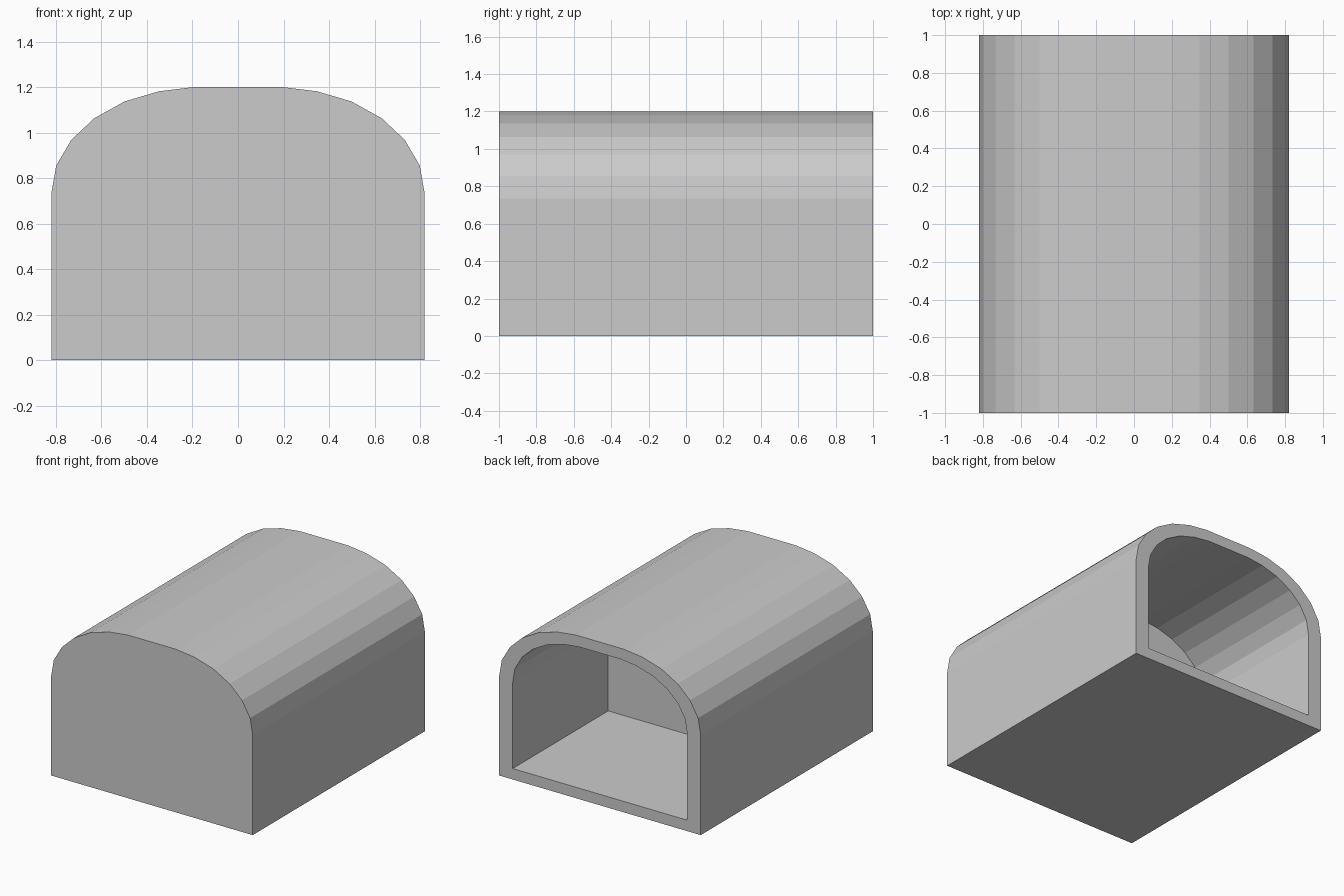
import bpy, bmesh

if "Cube" in bpy.data.objects:
    bpy.data.objects.remove(bpy.data.objects["Cube"])

# Right half of the arched cross-section (x, z), bottom to top
HALF = [(0.82, 0.0), (0.82, 0.735), (0.799, 0.855), (0.733, 0.968),
        (0.632, 1.063), (0.499, 1.137), (0.346, 1.182), (0.197, 1.2)]
PROFILE = HALF + [(-x, z) for x, z in reversed(HALF)]
MID_Z = 0.6
INSET = 0.866       # opening is the profile scaled about its centre
CAVITY_Y = -0.11    # end wall of the recess

bm = bmesh.new()


def ring(y, scale=1.0):
    return [bm.verts.new((x * scale, y, MID_Z + (z - MID_Z) * scale))
            for x, z in PROFILE]


def bridge(a, b):
    n = len(a)
    for i in range(n):
        j = (i + 1) % n
        bm.faces.new((a[i], a[j], b[j], b[i]))


# Front cap, outer skin, back rim, recess walls, recess end wall
rings = [ring(-1), ring(1), ring(1, INSET), ring(CAVITY_Y, INSET)]
bm.faces.new(rings[0])
for a, b in zip(rings, rings[1:]):
    bridge(a, b)
bm.faces.new(rings[-1])
bmesh.ops.recalc_face_normals(bm, faces=bm.faces)

mesh = bpy.data.meshes.new("arched_shell")
bm.to_mesh(mesh)
bm.free()
shell = bpy.data.objects.new("arched_shell", mesh)
bpy.context.collection.objects.link(shell)
